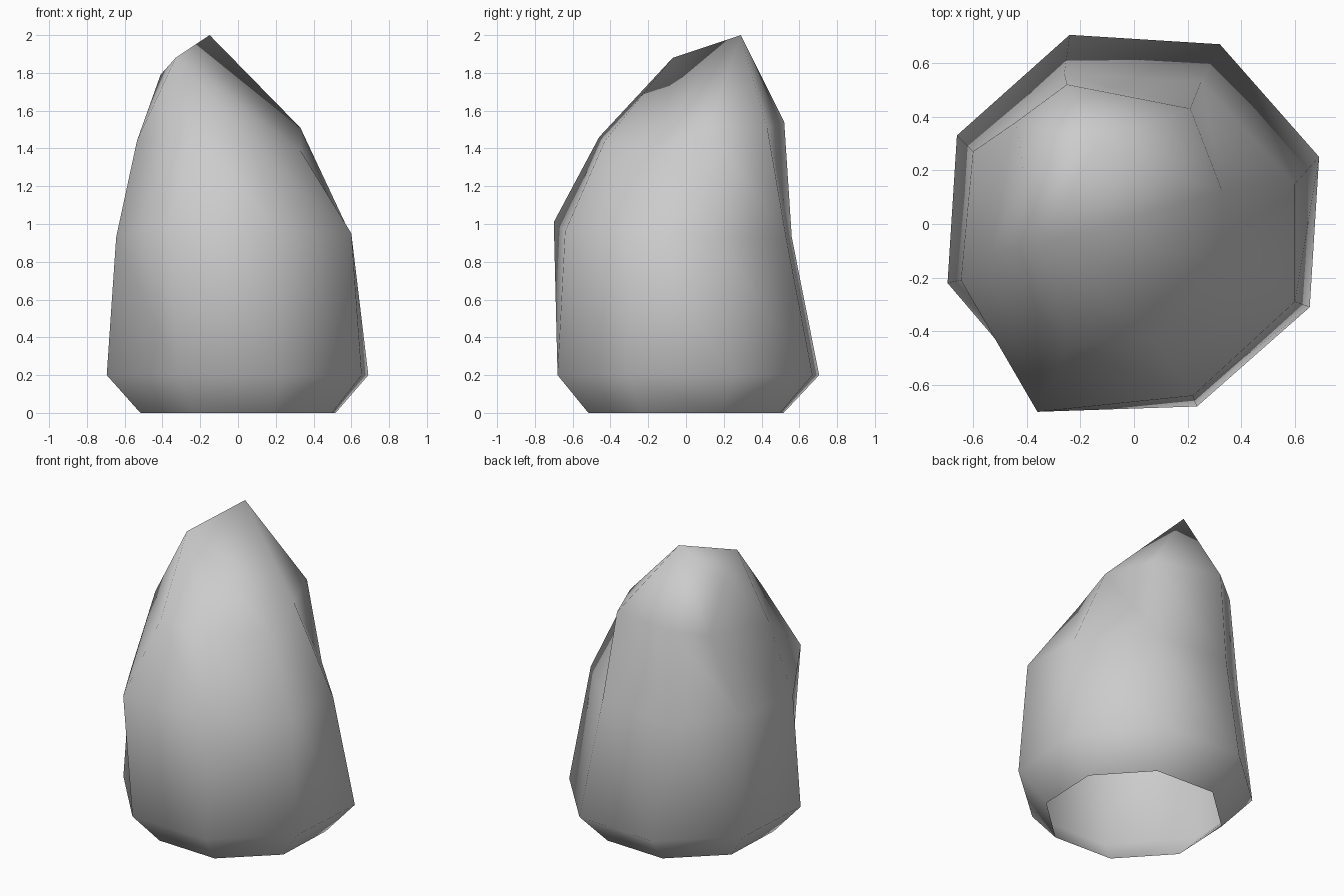
import bpy
import bmesh
from math import cos, sin, radians

default_cube = bpy.data.objects.get("Cube")
if default_cube:
    bpy.data.objects.remove(default_cube, do_unlink=True)

SIDES = 8
START_ANGLE = 20


def regular_ring(radius, height):
    """Level octagon, counter-clockwise from the left side."""
    angles = [radians(START_ANGLE + i * 360 / SIDES) for i in range(SIDES)]
    return [(radius * cos(a), radius * sin(a), height) for a in angles]


def stone_material():
    material = bpy.data.materials.new("stone_grey")
    colour = (0.6, 0.6, 0.6, 1)
    material.diffuse_color = colour
    material.use_nodes = True
    shader = next(n for n in material.node_tree.nodes if n.type == "BSDF_PRINCIPLED")
    shader.inputs["Base Color"].default_value = colour
    shader.inputs["Roughness"].default_value = 0.9
    return material


# Cross-sections: chamfered foot, widest ring, then two uneven weathered rings
foot = regular_ring(0.55, 0)
belly_outline = [
    (.69, .25), (.32, .67), (-.24, .705), (-.66, .33),
    (-.695, -.22), (-.32, -.66), (.235, -.68), (.655, -.31),
]
belly = [(x, y, 0.2) for x, y in belly_outline]
waist = [
    (.6, .15, .935), (.25, .53, .93), (-.26, .56, .93), (-.6, .27, .96),
    (-.645, -.21, .93), (-.36, -.7, 1.01), (.22, -.64, .96), (.6, -.29, .95),
]
shoulder = [
    (.33, .12, 1.51), (.21, .43, 1.51), (-.25, .52, 1.54), (-.44, .38, 1.5),
    (-.535, -.11, 1.44), (-.25, -.46, 1.46), (.08, -.43, 1.44), (.33, -.13, 1.39),
]

bm = bmesh.new()
rings = [[bm.verts.new(p) for p in ring] for ring in (foot, belly, waist, shoulder)]

# Side walls between neighbouring rings, all split along the same diagonal
for lower, upper in zip(rings, rings[1:]):
    for i in range(SIDES):
        j = (i + 1) % SIDES
        bm.faces.new((lower[i], lower[j], upper[i]))
        bm.faces.new((lower[j], upper[j], upper[i]))

# Slanted tip made of three points, each fanned to part of the shoulder
peak = bm.verts.new((-.15, .29, 2))
ledge = bm.verts.new((-.41, .18, 1.79))
brow = bm.verts.new((-.33, -.07, 1.88))
top = rings[-1]


def fan(tip, indices):
    for i, j in zip(indices, indices[1:]):
        bm.faces.new((top[i], top[j], tip))


fan(peak, (0, 1, 2, 3))
fan(ledge, (3, 4))
fan(brow, (4, 5, 6, 7, 0))
bm.faces.new((peak, top[3], ledge))
bm.faces.new((ledge, top[4], brow))
bm.faces.new((brow, top[0], peak))
bm.faces.new((peak, ledge, brow))

# Smooth shell, open underneath
for face in bm.faces:
    face.smooth = True

mesh = bpy.data.meshes.new("rock")
bm.to_mesh(mesh)
bm.free()
mesh.materials.append(stone_material())
rock = bpy.data.objects.new("rock", mesh)
bpy.context.collection.objects.link(rock)
